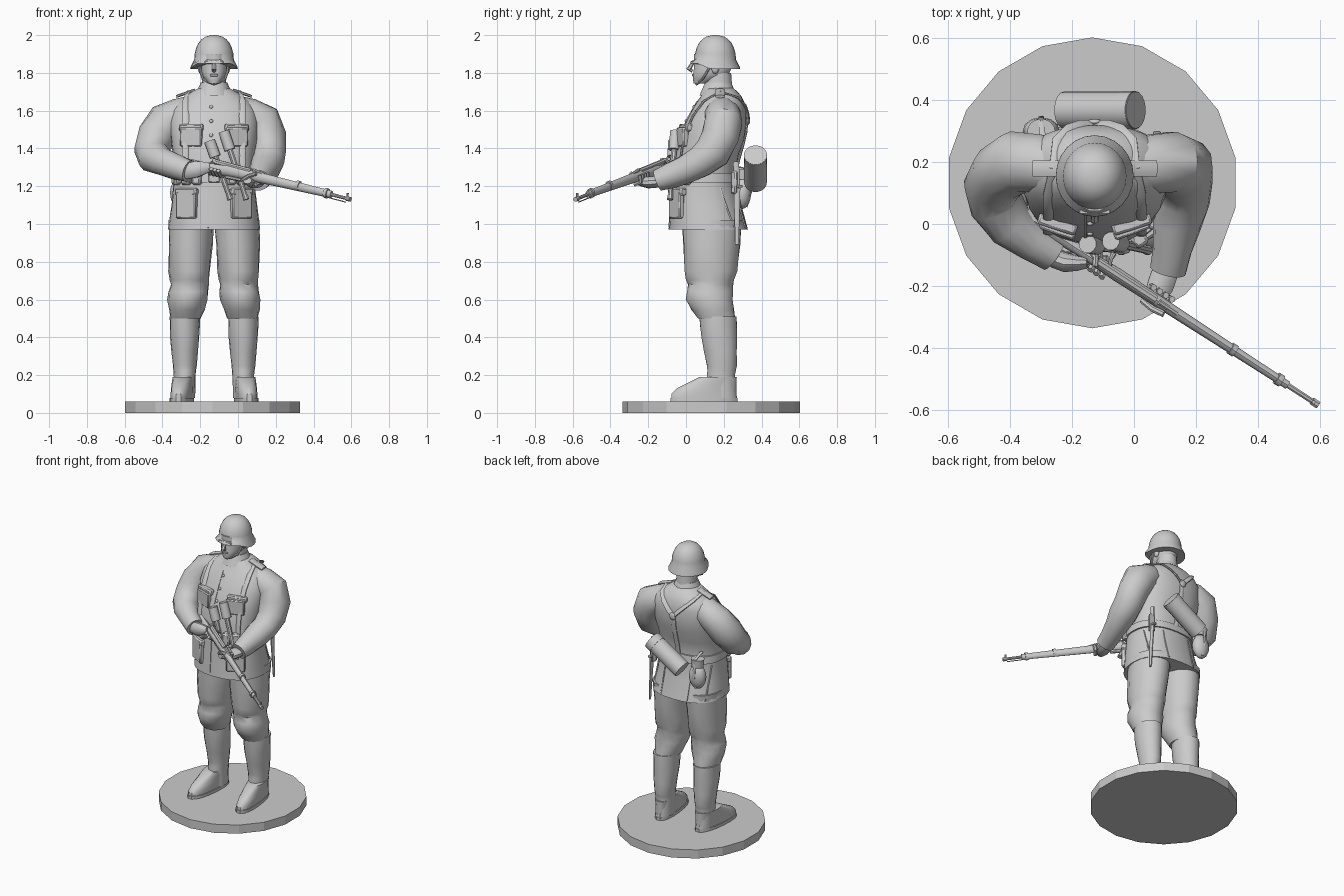
import bpy, bmesh, math
from mathutils import Vector, Matrix

old = bpy.data.objects.get("Cube")
if old:
    bpy.data.objects.remove(old, do_unlink=True)

GREY = (.6, .6, .6, 1)
grey = bpy.data.materials.new("plain_grey")
grey.use_nodes = True
grey.diffuse_color = GREY
grey.node_tree.nodes["Principled BSDF"].inputs["Base Color"].default_value = GREY
MIDDLE = -.127
FRONT, BACK = -1, 1
SQUARISH = .85
ACROSS, ALONG, UPRIGHT = Vector((1, 0, 0)), Vector((0, 1, 0)), Vector((0, 0, 1))


def finish(name, bm, angle=40):
    bmesh.ops.recalc_face_normals(bm, faces=bm.faces[:])
    mesh = bpy.data.meshes.new(name)
    bm.to_mesh(mesh)
    bm.free()
    mesh.materials.append(grey)
    mesh.shade_smooth()
    mesh.set_sharp_from_angle(angle=math.radians(angle))
    part = bpy.data.objects.new(name, mesh)
    bpy.context.collection.objects.link(part)
    return part


def skin(name, rings):
    """Join rings of points into a closed, capped surface."""
    bm = bmesh.new()
    loops = [[bm.verts.new(point) for point in ring] for ring in rings]
    for low, high in zip(loops, loops[1:]):
        for i in range(len(low)):
            bm.faces.new((low[i - 1], low[i], high[i], high[i - 1]))
    bm.faces.new(loops[0])
    bm.faces.new(loops[-1])
    return finish(name, bm)


def refine(rows):
    """Insert a smoothly curved midpoint between neighbouring rows."""
    result, last = [rows[0]], len(rows) - 1
    for i in range(last):
        near = rows[max(i - 1, 0)], rows[i], rows[i + 1], rows[min(i + 2, last)]
        result += [tuple((9 * (b + c) - a - d) / 16 for a, b, c, d in zip(*near)), rows[i + 1]]
    return result


def power(value, exponent):
    return math.copysign(abs(value) ** exponent, value)


def loft(name, rows, x=MIDDLE, sides=18, exponent=1, fold=0):
    """Stack level ovals; each row is height, front y, back y, half width, optional x shift."""
    rings = []
    for k, (z, front, back, half, *shift) in enumerate(rows):
        ring = []
        for i in range(sides):
            a = math.tau * i / sides
            swell = 1 + fold * math.sin(3 * a + 2 * k)
            ring.append((x + sum(shift) + half * swell * power(math.cos(a), exponent),
                         (front + back + (back - front) * swell * power(math.sin(a), exponent)) / 2, z))
        rings.append(ring)
    return skin(name, rings)


def tube(name, points, radius, sides=8, ref=ACROSS, fold=0, flat=1, curved=False):
    """Sweep an oval along points; radius is one value or one for each point."""
    radii = radius if isinstance(radius, (list, tuple)) else [radius] * len(points)
    rows = [(*p, r) for p, r in zip(points, radii)]
    rows = refine(rows) if curved else rows
    path, side, rings = [Vector(row[:3]) for row in rows], ref, []
    for k, p in enumerate(path):
        tangent = (path[min(k + 1, len(path) - 1)] - path[max(k - 1, 0)]).normalized()
        side = (side - tangent * side.dot(tangent)).normalized()
        up = tangent.cross(side)
        ring = []
        for i in range(sides):
            a = math.tau * (i + .5) / sides
            r = rows[k][-1] * (1 + fold * math.sin(2 * a + 2 * k))
            ring.append(p + side * r * math.cos(a) + up * r * flat * math.sin(a))
        rings.append(ring)
    return skin(name, rings)


def box(name, place, size, turned=0):
    bm = bmesh.new()
    frame = Matrix.Translation(place) @ Matrix.Rotation(turned, 4, 'Z')
    bmesh.ops.create_cube(bm, size=1, matrix=frame @ Matrix.Diagonal((*size, 1)))
    bmesh.ops.bevel(bm, geom=bm.edges[:], offset=min(size) / 5, segments=1, affect='EDGES')
    return finish(name, bm)


def ball(name, place, size):
    bm = bmesh.new()
    bmesh.ops.create_uvsphere(bm, u_segments=12, v_segments=8, radius=1,
                              matrix=Matrix.Translation(place) @ Matrix.Diagonal((*size, 1)))
    return finish(name, bm)


# Round base
bm = bmesh.new()
bmesh.ops.create_cone(bm, cap_ends=True, segments=18, radius1=.47, radius2=.47, depth=.06,
                      matrix=Matrix.Translation((-.135, .133, .03)))
finish("base", bm, angle=15)

# Tunic
TUNIC = refine([(.97, -.09, .33, .245), (1.26, -.07, .26, .21), (1.45, -.04, .31, .23),
                (1.6, .03, .32, .23), (1.68, .08, .29, .15), (1.72, .1, .25, .08)])


def section(z):
    low, high = next(pair for pair in zip(TUNIC, TUNIC[1:]) if z <= pair[1][0])
    return Vector(low).lerp(Vector(high), (z - low[0]) / (high[0] - low[0]))


def on_tunic(offset, z, face, lift=0):
    """Point on the front or back of the tunic, raised by lift."""
    height, front, back, half = section(z)
    sine = min(abs(offset) / half, .99) ** (1 / SQUARISH)
    reach = (back - front) / 2 * (1 - sine * sine) ** (SQUARISH / 2)
    return Vector((MIDDLE + offset, (front + back) / 2 + face * (reach + lift), z))


def on_front(name, offset, z, size, lift=0):
    """Box lying on the front of the tunic, turned to follow it."""
    step = on_tunic(offset + .01, z, FRONT) - on_tunic(offset - .01, z, FRONT)
    box(name, on_tunic(offset, z, FRONT, lift), size, math.atan2(step.y, step.x))


def heights(start, end, count):
    return [start + (end - start) * i / (count - 1) for i in range(count)]


loft("tunic", TUNIC, sides=28, exponent=SQUARISH, fold=.01)
loft("belt", [(z, front - .01, back + .01, half + .01) for z, front, back, half in map(section, (1.22, 1.27))
              for z in [z]], sides=28, exponent=SQUARISH)
on_front("belt_buckle", 0, 1.245, (.06, .02, .05), .01)
loft("collar", [(1.68, .07, .27, .1), (1.75, .1, .24, .07)])
for z in heights(1.32, 1.62, 5):
    ball("button", on_tunic(-.015, z, FRONT), (.01, .008, .01))
tube("front_seam", [on_tunic(-.03, z, FRONT) for z in heights(.98, 1.65, 8)], .006, sides=4)
tube("back_strap", [on_tunic(0, z, BACK, .004) for z in heights(1.26, 1.56, 5)], .018, flat=.4)
ball("strap_ring", on_tunic(0, 1.55, BACK, .01), (.025, .01, .025))

# Head and face
loft("neck", [(1.66, .1, .25, .07), (1.8, .1, .24, .06)])
loft("head", refine([(1.745, .04, .12, .03), (1.78, .035, .21, .06), (1.82, .04, .24, .07),
                     (1.9, .04, .25, .07)]), exponent=.9)
tube("nose", [(MIDDLE, .04, 1.86), (MIDDLE, .015, 1.82), (MIDDLE, .035, 1.81)], [.008, .014, .01], sides=6)
box("lips", (MIDDLE, .037, 1.788), (.04, .012, .012))

# Helmet: a dome over a flared rim that is raised above the face
dome = [(1.82, 1.2), (1.83, 1.19)]
for i in range(7):
    a = math.radians(14 * i)
    dome.append((1.87 + .13 * math.sin(a), math.cos(a) ** .8))
helmet = loft("helmet", [(z, .155 - .11 * s, .155 + .11 * s, .105 * s) for z, s in dome], sides=24)
for v in helmet.data.vertices:
    if v.co.z < 1.85 and v.co.y < .13:
        v.co.z += .03 * min(1, (.13 - v.co.y) / .07)

for side, word in ((-1, "right"), (1, "left")):
    def X(offset):
        return MIDDLE + side * offset

    ball(word + "_ear", (X(.07), .155, 1.825), (.015, .02, .03))
    box(word + "_brow", (X(.03), .04, 1.86), (.04, .015, .01))
    tube(word + "_chin_strap", [(X(.075), .13, 1.84), (X(.06), .09, 1.77), (X(0), .055, 1.74)], .007, curved=True)

    # Trousers and boots
    legs = [(1.02, -.02, .3, .12, 0), (.75, -.01, .27, .11, .01), (.68, .01, .25, .1, .01),
            (.6, 0, .25, .107, .02), (.5, .06, .26, .08, .03)]
    loft(word + "_trouser", refine([(*row, side * shift) for *row, shift in legs]), X(.12), fold=.03)
    loft(word + "_boot_shaft", refine([(.51, .07, .27, .08), (.4, .08, .27, .077), (.25, .11, .27, .063),
                                       (.2, .11, .26, .058), (.08, .11, .27, .055)]), X(.155), fold=.015)
    foot = loft(word + "_boot_foot", [(z, toe, .27, .055) for z, toe in
                                      ((.075, -.08), (.1, -.08), (.13, -.05), (.19, .07))],
                X(.16), exponent=SQUARISH)
    sole = loft(word + "_boot_sole", [(z, -.085, .275, .06) for z in (.06, .08)], X(.16), exponent=SQUARISH)
    for v in [*foot.data.vertices, *sole.data.vertices]:
        v.co.x += side * (.2 - v.co.y) / 10

    # Pockets and pouches
    for label, offset, z, tall in (("breast", .12, 1.46, .1), ("hip", .145, 1.1, .14)):
        on_front(f"{word}_{label}_pocket", side * offset, z, (.12, .03, tall))
        on_front(f"{word}_{label}_flap", side * offset, z + tall / 2, (.13, .04, .04))
    for offset in (.09, .145, .195):
        on_front(word + "_ammo_pouch", side * offset, 1.25, (.05, .05, .085), .012)

    # Harness and tunic details
    strap = [on_tunic(side * .15, z, FRONT, .004) for z in heights(1.26, 1.65, 6)]
    strap.append(Vector((X(.13), .18, 1.7)))
    strap += [on_tunic(side * t, 1.55 + t, BACK, .004) for t in heights(.12, 0, 4)]
    tube(word + "_shoulder_strap", strap, .018, flat=.4)
    tube(word + "_shoulder_board", [(X(.1), .18, 1.71), (X(.2), .18, 1.675)], .028, ref=ALONG, flat=.3)
    for offset in (.1, .2):
        tube(word + "_back_seam", [on_tunic(side * offset, z, BACK) for z in heights(.98, 1.2, 4)], .005, sides=4)

# Sleeves
SHOULDER = [(.12, .18, 1.6), (.25, .2, 1.54)]
for side, word, forearm in (
        (-1, "right", [(-.46, .12, 1.39), (-.4, 0, 1.33), (-.26, -.1, 1.28)]),
        (1, "left", [(.165, .14, 1.38), (.14, 0, 1.29), (.11, -.15, 1.23)])):
    upper = [(MIDDLE + side * x, y, z) for x, y, z in SHOULDER]
    tube(word + "_sleeve", upper + forearm, [.08, .104, .094, .077, .058], sides=14, ref=ALONG,
         fold=.05, curved=True)

# Rifle, placed by fractions of its length from muzzle to butt
MUZZLE, BUTT = Vector((.595, -.585, 1.13)), Vector((-.4, .06, 1.39))
AXIS = (BUTT - MUZZLE).normalized()
SIDE = AXIS.cross(UPRIGHT).normalized()
UP = SIDE.cross(AXIS)


def rod(name, stations, radius, sides=8, flat=1):
    """Tube on the rifle; each station is fraction, rise and optional sideways shift."""
    points = [MUZZLE.lerp(BUTT, t) + UP * rise + SIDE * sum(shift) for t, rise, *shift in stations]
    return tube(name, points, radius, sides, SIDE, flat=flat)


rod("rifle_barrel", [(0, 0), (.6, 0)], [.009, .012])
rod("rifle_muzzle", [(0, 0), (.02, 0)], .013)
rod("rifle_cleaning_rod", [(.02, -.02), (.15, -.02)], .003)
rod("rifle_front_sight", [(.015, 0), (.02, .03)], .006)
rod("rifle_stock", [(.1, 0), (.5, -.01), (.65, -.015), (.75, -.03), (1, -.055)],
    [.014, .02, .023, .018, .03], sides=10, flat=1.4)
for t in (.12, .27):
    rod("rifle_band", [(t, 0), (t + .015, 0)], .021, sides=10, flat=1.3)
rod("rifle_receiver", [(.53, .012), (.72, .012)], .015)
rod("rifle_rear_sight", [(.46, .01), (.52, .02)], .01)
rod("rifle_bolt_handle", [(.68, .01), (.69, 0, .03), (.69, -.01, .05)], [.006, .006, .01])
rod("rifle_magazine", [(.57, -.045), (.65, -.05)], .012)
rod("rifle_trigger_guard", [(.65, -.03), (.67, -.06), (.69, -.06), (.71, -.03)], .004)

# Hands wrapped on the rifle
tube("right_palm", [(-.28, -.1, 1.275), (-.22, -.125, 1.29), (-.15, -.125, 1.3)], [.04, .045, .025],
     sides=10, ref=UPRIGHT, flat=.7, curved=True)
tube("left_palm", [(.105, -.14, 1.225), (.085, -.2, 1.22), (.05, -.27, 1.23)], [.042, .045, .025],
     sides=10, flat=.7, curved=True)
for i in range(4):
    t = .7 + i / 55
    rod("right_finger", [(t, -.05, .03), (t - .02, -.055), (t - .02, -.025, -.035)], .011, sides=6)
    t = .49 + i / 50
    rod("left_finger", [(t, -.05, -.01), (t, -.035, .03), (t, 0, .03)], .011, sides=6)
rod("right_thumb", [(.76, -.03, .03), (.73, .02, .01), (.72, .02, -.015)], .011)
rod("left_thumb", [(.55, -.04, -.025), (.52, -.01, -.03), (.49, .01, -.025)], .011)

# Stick grenades tucked behind the belt
for top, tip in (((-.075, -.055, 1.49), (.045, -.085, 1.13)), ((-.15, -.065, 1.44), (-.04, -.085, 1.13))):
    top, tip = Vector(top), Vector(tip)
    tube("grenade_head", [top, top.lerp(tip, .27)], .03, sides=12)
    tube("grenade_handle", [top.lerp(tip, .25), top.lerp(tip, .9), tip], [.016, .013, .017])

# Slanted canister on the back
low, high = Vector((-.226, .368, 1.22)), Vector((.006, .368, 1.365))
tube("canister", [low, high], .06, sides=18)
tube("canister_lid", [low.lerp(high, .82), low.lerp(high, .99)], .062, sides=18)

# Flask with cup
ball("flask", (-.3, .3, 1.165), (.06, .045, .085))
loft("flask_cup", [(1.235, .265, .335, .04), (1.29, .26, .34, .045)], -.3)
tube("flask_strap", [(-.29, .24, 1.31), (-.3, .33, 1.29), (-.3, .345, 1.17), (-.3, .32, 1.09)], .01, flat=.5)

# Sheathed bayonet
tube("bayonet_sheath", [(.075, .27, 1.19), (.09, .27, .89)], [.019, .01], ref=ALONG, flat=.6)
tube("bayonet_handle", [(.07, .27, 1.2), (.07, .265, 1.33)], .017, ref=ALONG, flat=.7)
box("bayonet_guard", (.074, .27, 1.2), (.025, .06, .015))
box("bayonet_frog", (.07, .26, 1.22), (.04, .035, .12), -.6)
